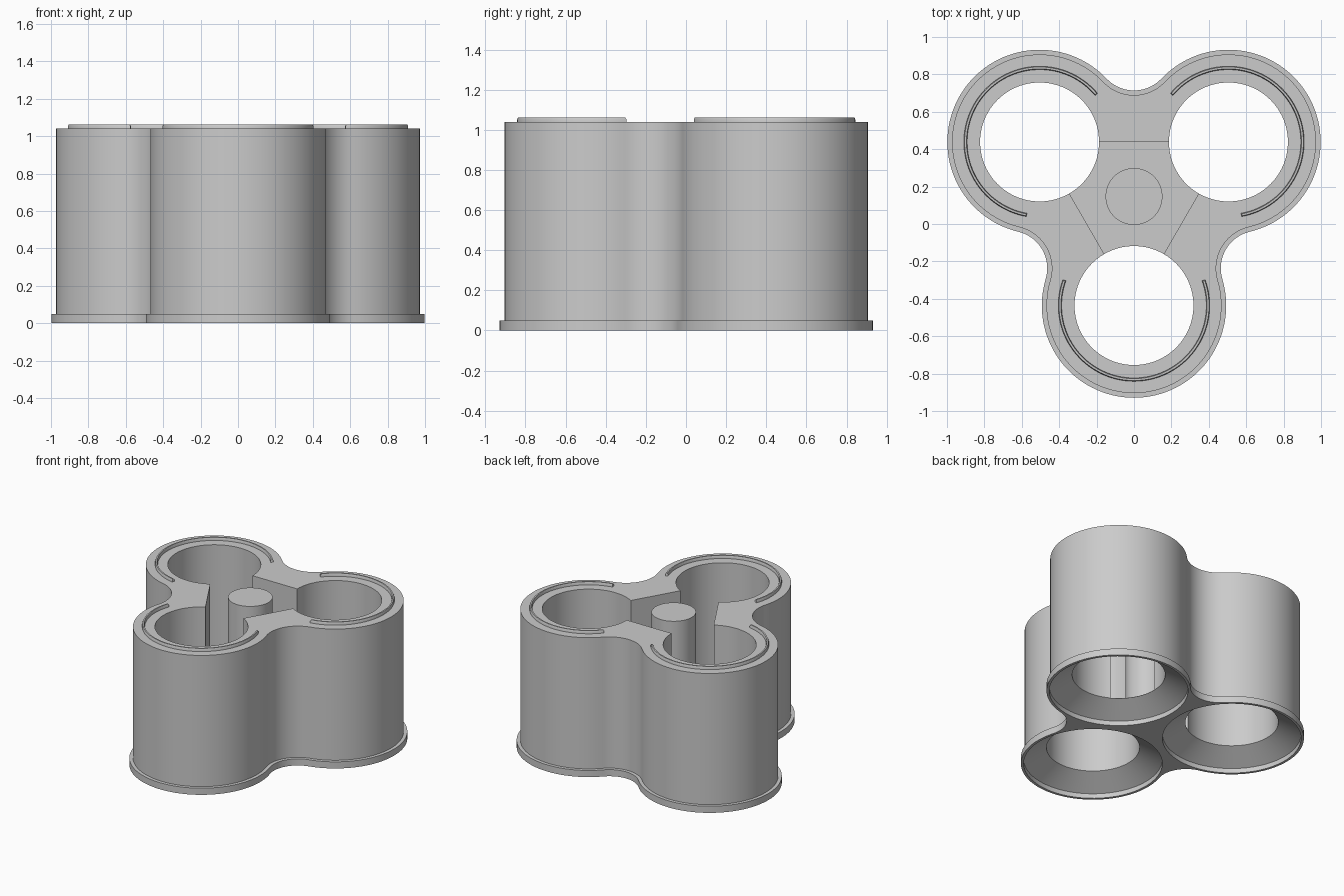
import bpy, bmesh
from math import sin, cos, pi, radians, atan2, hypot
from mathutils import Vector

cube = bpy.data.objects.get("Cube")
if cube:
    bpy.data.objects.remove(cube, do_unlink=True)

MID = Vector((0, 0.147))          # centre of the three-fold layout
REACH = 0.583                     # distance from the middle to each tube axis
TUBE_R, FLANGE_R, HOLE_R = 0.468, 0.493, 0.318
VALLEY_REACH, VALLEY_R = 0.768, 0.226
FLOOR, TOP, FLANGE_TOP = 0.125, 1.04, 0.05
ANGLES = [radians(a) for a in (30, 150, 270)]

grey = bpy.data.materials.new("plain grey")
grey.use_nodes = True
grey.diffuse_color = (0.6, 0.6, 0.6, 1)
grey.node_tree.nodes["Principled BSDF"].inputs["Base Color"].default_value = grey.diffuse_color


def polar(centre, radius, angle):
    return Vector((centre[0] + radius * cos(angle), centre[1] + radius * sin(angle)))


def arc(centre, radius, start, end, n):
    return [polar(centre, radius, start + (end - start) * i / n) for i in range(n + 1)]


def stack(name, layers, closed=False):
    """Skin a list of (outline, z) layers; cap the ends or join them into a ring."""
    bm = bmesh.new()
    loops = [[bm.verts.new((p.x, p.y, z)) for p in pts] for pts, z in layers]
    n = len(loops[0])
    for a, b in zip(loops, loops[1:]):
        for i in range(n):
            j = (i + 1) % n
            bm.faces.new((a[i], a[j], b[j], b[i]))
    bm.faces.new(loops[0][::-1])
    bm.faces.new(loops[-1])
    bmesh.ops.recalc_face_normals(bm, faces=bm.faces)
    mesh = bpy.data.meshes.new(name)
    bm.to_mesh(mesh)
    bm.free()
    mesh.materials.append(grey)
    obj = bpy.data.objects.new(name, mesh)
    bpy.context.collection.objects.link(obj)
    return obj


def smooth(obj):
    bpy.ops.object.select_all(action="DESELECT")
    obj.select_set(True)
    bpy.context.view_layer.objects.active = obj
    bpy.ops.object.shade_smooth_by_angle(angle=radians(30))


def circle(centre, radius, n=96):
    return arc(centre, radius, 0, 2 * pi, n)[:-1]


def trefoil(offset):
    """Three lobes joined by tangent concave valleys, grown outwards by offset."""
    pts = []
    for a in ANGLES:
        lobe = polar(MID, REACH, a)
        valley = polar(MID, VALLEY_REACH, a + pi / 3)
        to_valley = valley - lobe
        half = (atan2(to_valley.y, to_valley.x) - a) % (2 * pi)
        pts += arc(lobe, TUBE_R + offset, a - half, a + half, 64)
        # The valley sweeps backwards between its two tangent points
        sweep = half - pi / 3
        mid = a + pi / 3 + pi
        pts += arc(valley, VALLEY_R - offset, mid + sweep, mid - sweep, 24)[1:-1]
    return pts


# Outer body with its base flange
flange, wall = trefoil(FLANGE_R - TUBE_R), trefoil(0)
body = stack("body", [(flange, 0), (flange, FLANGE_TOP), (wall, FLANGE_TOP), (wall, TOP)])

# Cutters: flared through-holes and the triangular central pocket
centres = [polar(MID, REACH, a) for a in ANGLES]
cutters = []
for c in centres:
    profile = [(0.474, -0.1), (0.474, 0.035), (HOLE_R, FLOOR), (HOLE_R, TOP + 0.2)]
    cutters.append(stack("hole_cutter", [(circle(c, r), z) for r, z in profile]))
cutters.append(stack("pocket_cutter", [(centres, FLOOR + 0.001), (centres, TOP + 0.1)]))

for cutter in cutters:
    cutter.hide_render = True
    mod = body.modifiers.new("cut", "BOOLEAN")
    mod.operation, mod.solver, mod.object = "DIFFERENCE", "EXACT", cutter
bpy.context.view_layer.update()
cut_mesh = bpy.data.meshes.new_from_object(body.evaluated_get(bpy.context.evaluated_depsgraph_get()))
body.modifiers.clear()
body.data = cut_mesh
for cutter in cutters:
    bpy.data.objects.remove(cutter, do_unlink=True)
smooth(body)

# Central post standing on the pocket floor
smooth(stack("centre_post", [(circle(MID, 0.152, 64), FLOOR - 0.01), (circle(MID, 0.152, 64), TOP)]))


# Raised locating ridges around the outer side of each hole
def ridge_outline(c, a, inset):
    span = radians(110) - inset / 0.4
    return (arc(c, 0.405 - inset, a - span, a + span, 72)
            + arc(c, 0.387 + inset, a + span, a - span, 72))


for name, c, a in zip(("left_ridge", "right_ridge", "front_ridge"), centres, ANGLES):
    full, slim = ridge_outline(c, a, 0), ridge_outline(c, a, 0.004)
    smooth(stack(name, [(full, TOP - 0.01), (full, TOP + 0.012), (slim, TOP + 0.022)]))
